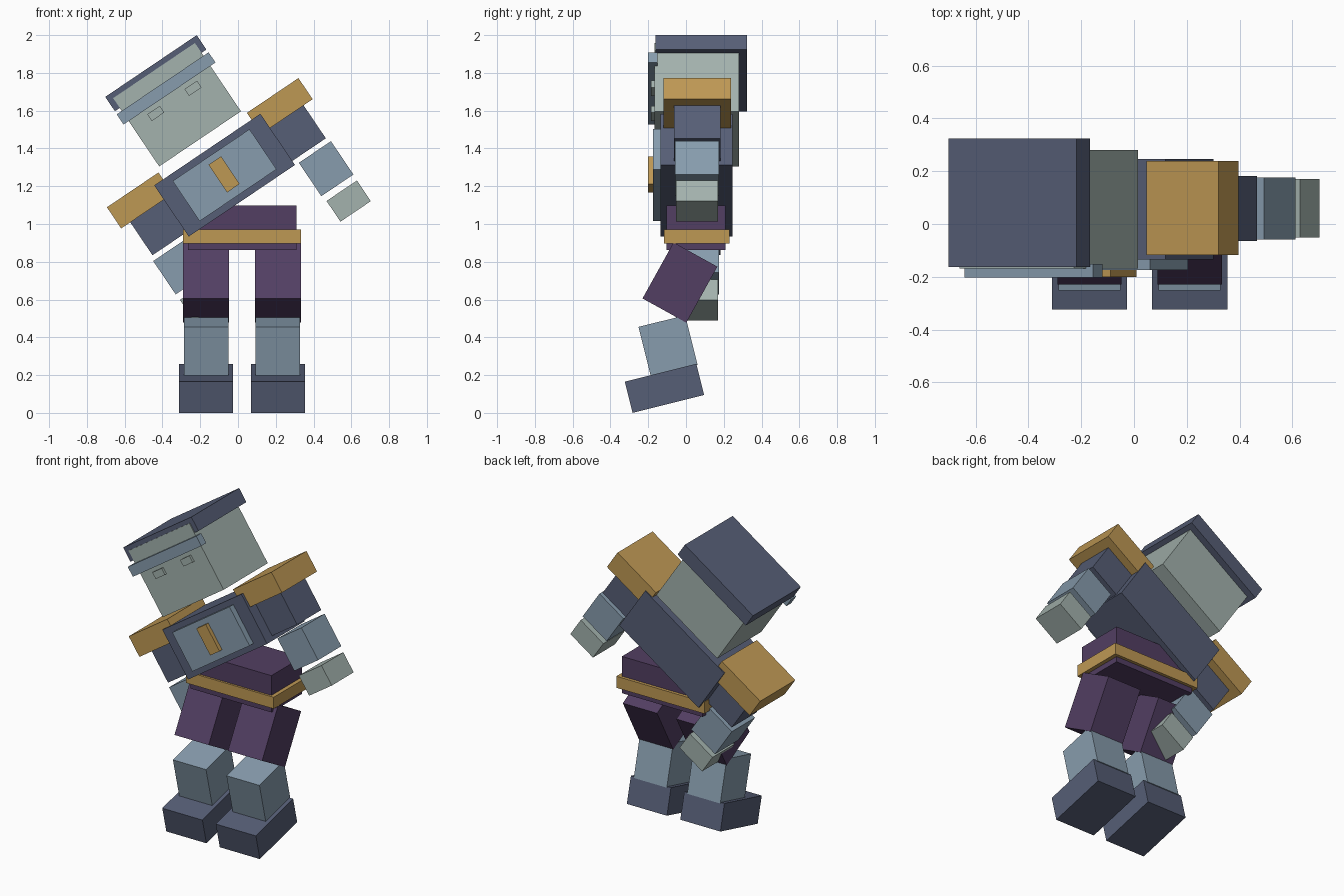
import bpy, bmesh, math
from mathutils import Matrix, Vector

if "Cube" in bpy.data.objects:
    bpy.data.objects.remove(bpy.data.objects["Cube"])


def material(name, r, g, b):
    lin = lambda c: ((c / 255 + 0.055) / 1.055) ** 2.4
    m = bpy.data.materials.new(name)
    m.diffuse_color = (lin(r), lin(g), lin(b), 1)
    m.use_nodes = True
    m.node_tree.nodes["Principled BSDF"].inputs["Base Color"].default_value = m.diffuse_color
    return m


NAVY = material("navy cloth", 86, 94, 118)
BLUE = material("steel blue", 135, 156, 173)
GOLD = material("gold", 190, 152, 84)
PURPLE = material("purple cloth", 82, 62, 98)
SKIN = material("grey green skin", 163, 178, 173)


def box(name, mat, centre, size, rot=Matrix.Identity(4)):
    mesh = bpy.data.meshes.new(name)
    bm = bmesh.new()
    bmesh.ops.create_cube(bm, size=1)
    bm.transform(Matrix.Translation(centre) @ rot @ Matrix.Diagonal((*size, 1)))
    bm.to_mesh(mesh)
    bm.free()
    mesh.materials.append(mat)
    ob = bpy.data.objects.new(name, mesh)
    bpy.context.collection.objects.link(ob)
    return ob


# Upper body leans sideways around the torso centre
CHEST = Vector((-0.071, 0, 1.2585))
LEAN = Matrix.Rotation(math.radians(-34), 4, 'Y')


def upper(name, mat, u, v, w, h, y0, y1):
    centre = CHEST + LEAN @ Vector((u, (y0 + y1) / 2, v))
    return box(name, mat, centre, (w, y1 - y0, h), LEAN)


# Torso with chest plate and amulet
upper("torso", NAVY, 0, 0, 0.678, 0.327, -0.135, 0.246)
upper("chest_plate", BLUE, 0, 0, 0.491, 0.256, -0.174, -0.125)
upper("amulet", GOLD, 0, 0.005, 0.08, 0.176, -0.2, -0.165)

# Head, cap and brow band
upper("head", SKIN, 0, 0.45, 0.522, 0.436, -0.168, 0.28)
upper("cap", NAVY, 0, 0.651, 0.584, 0.092, -0.162, 0.324)
upper("brow_band", BLUE, 0, 0.554, 0.587, 0.065, -0.202, -0.152)

# Eyes and arms, mirrored across the leaning torso
for side, s in (("left", 1), ("right", -1)):
    upper(side + "_eye", SKIN, s * 0.119, 0.475, 0.08, 0.043, -0.184, -0.16)
    upper(side + "_shoulder_pad", GOLD, s * 0.447, 0.14, 0.329, 0.135, -0.118, 0.238)
    upper(side + "_upper_arm", NAVY, s * 0.432, -0.02, 0.243, 0.236, -0.064, 0.182)
    upper(side + "_forearm", BLUE, s * 0.465, -0.272, 0.205, 0.213, -0.059, 0.176)
    upper(side + "_hand", SKIN, s * 0.468, -0.481, 0.194, 0.132, -0.052, 0.17)

# Hips and belt
box("hips", PURPLE, (0.022, 0.054, 0.98), (0.573, 0.312, 0.236))
box("belt", GOLD, (0.022, 0.057, 0.934), (0.625, 0.345, 0.074))

# Bent legs: thigh swings forward, shin and boot tilt back
THIGH = Matrix.Rotation(math.radians(-29), 4, 'X')
SHIN = Matrix.Rotation(math.radians(14), 4, 'X')
for side, x in (("left", 0.211), ("right", -0.169)):
    box(side + "_thigh", PURPLE, (x, -0.032, 0.69), (0.243, 0.265, 0.339), THIGH)
    box(side + "_shin", BLUE, (x, -0.095, 0.355), (0.235, 0.255, 0.27), SHIN)
    box(side + "_boot", NAVY, (x, -0.114, 0.13), (0.285, 0.39, 0.17), SHIN)
